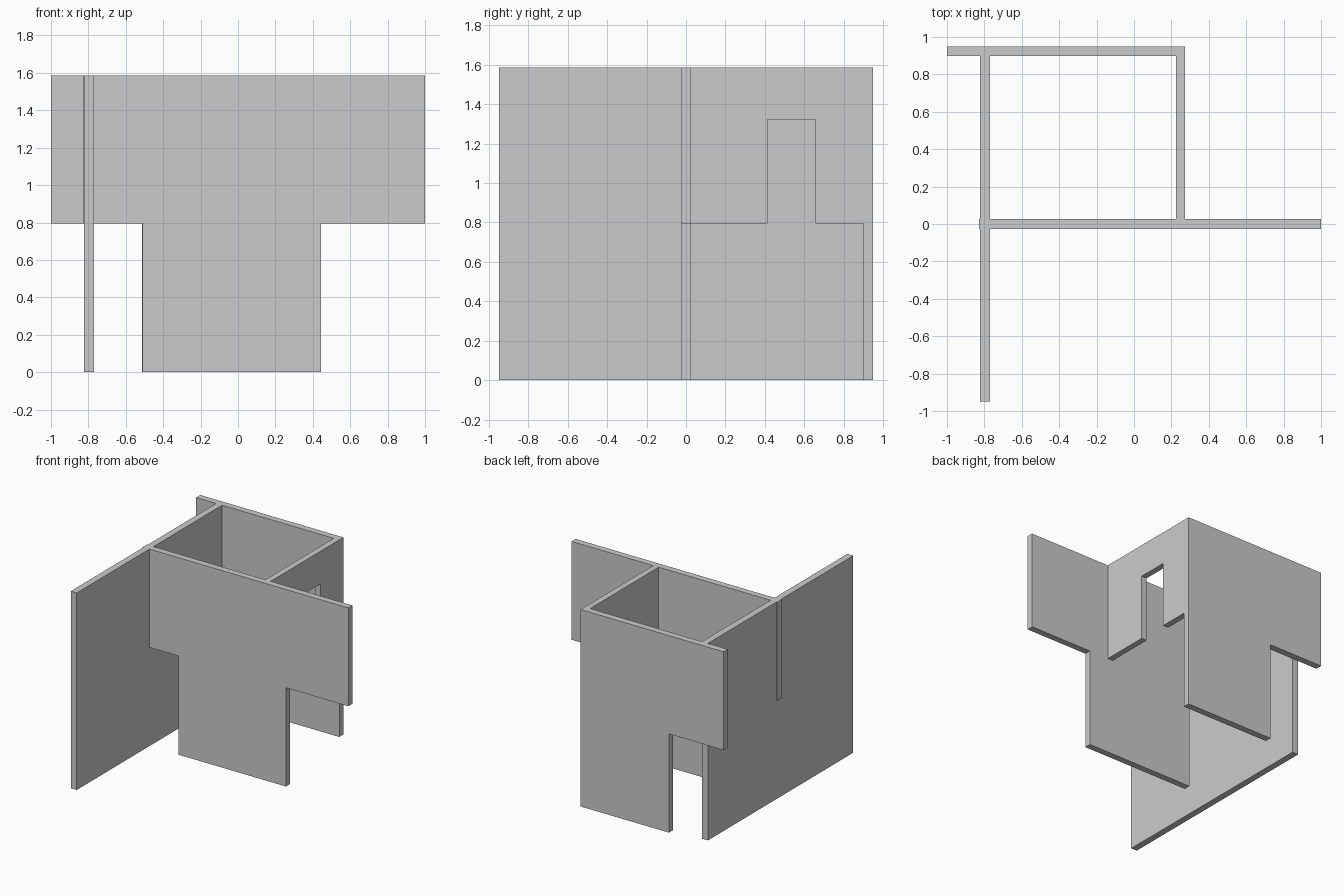
import bpy, bmesh
from mathutils import Vector

if "Cube" in bpy.data.objects:
    bpy.data.objects.remove(bpy.data.objects["Cube"])

H, MID = 1.585, 0.794   # wall height, underside of the overhangs


def wall(name, profile, axis, start, end):
    """Extrude a (horizontal, z) outline along 'X' or 'Y' from start to end."""
    bm = bmesh.new()
    if axis == 'Y':
        pts = [(h, start, z) for h, z in profile]
        step = Vector((0, end - start, 0))
    else:
        pts = [(start, h, z) for h, z in profile]
        step = Vector((end - start, 0, 0))
    face = bm.faces.new([bm.verts.new(p) for p in pts])
    ext = bmesh.ops.extrude_face_region(bm, geom=[face], use_keep_orig=True)
    moved = [v for v in ext['geom'] if isinstance(v, bmesh.types.BMVert)]
    bmesh.ops.translate(bm, verts=moved, vec=step)
    bmesh.ops.recalc_face_normals(bm, faces=bm.faces)
    mesh = bpy.data.meshes.new(name)
    bm.to_mesh(mesh)
    bm.free()
    obj = bpy.data.objects.new(name, mesh)
    bpy.context.collection.objects.link(obj)
    return obj


def rect(a, b, z0, z1):
    return [(a, z0), (b, z0), (b, z1), (a, z1)]


# Full-height left wall
wall("left_wall", rect(-0.95, 0.897, 0, H), 'X', -0.823, -0.77)

# Middle wall: T-shaped, with open passages on both sides of its leg
wall("middle_wall",
     [(-0.77, MID), (-0.51, MID), (-0.51, 0), (0.445, 0),
      (0.445, MID), (1.0, MID), (1.0, H), (-0.77, H)],
     'Y', -0.026, 0.026)

# Tip of the middle wall showing through the left wall
wall("middle_wall_tip", rect(-0.83, -0.823, MID, H), 'Y', -0.026, 0.026)

# Back wall: overhangs to the left above a passage
wall("back_wall",
     [(-1.0, MID), (-0.513, MID), (-0.513, 0), (0.273, 0),
      (0.273, H), (-1.0, H)],
     'Y', 0.897, 0.95)

# Raised right wall with a notch cut up from its lower edge
wall("right_wall",
     [(0.026, MID), (0.413, MID), (0.413, 1.322), (0.657, 1.322),
      (0.657, MID), (0.897, MID), (0.897, H), (0.026, H)],
     'X', 0.225, 0.273)
